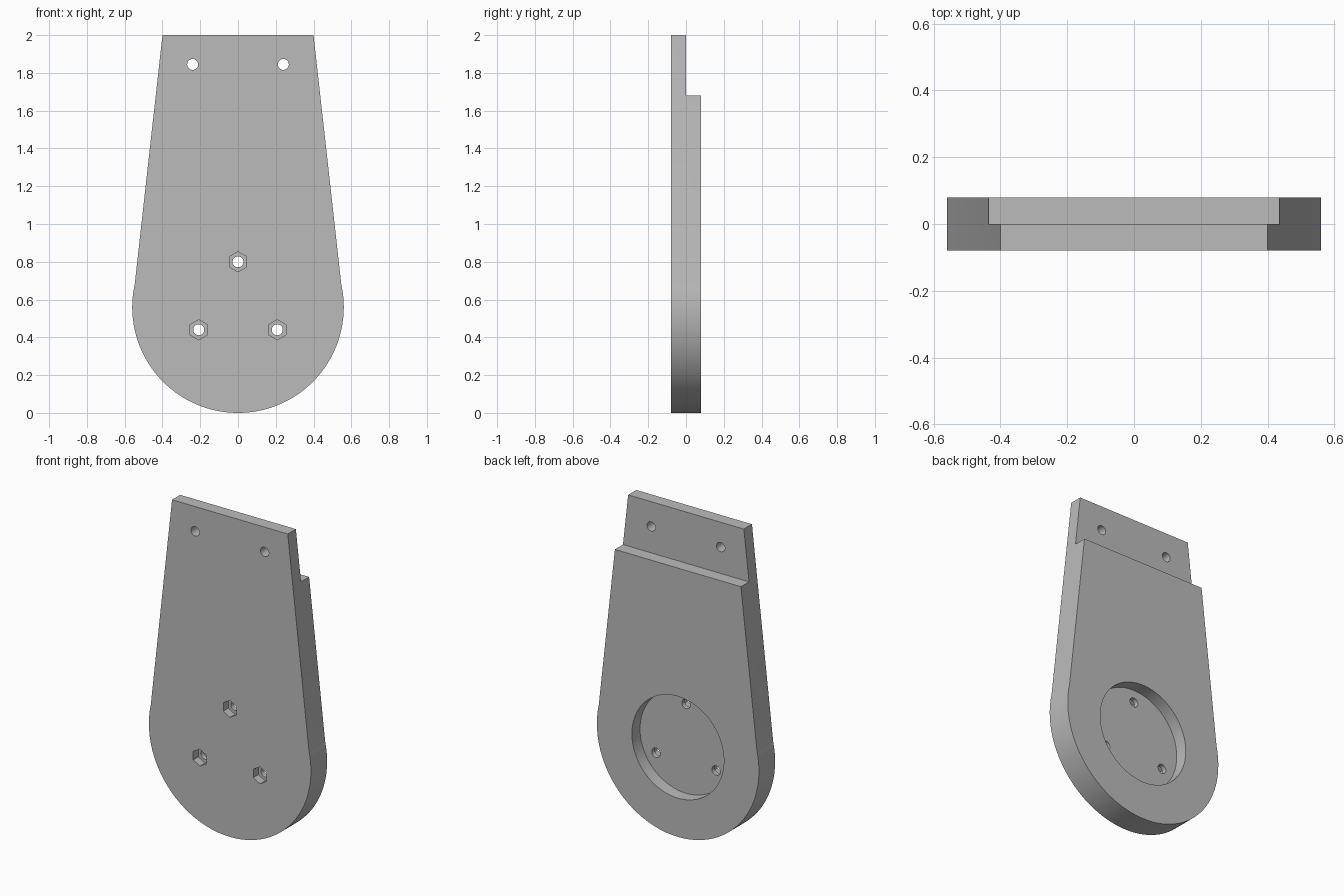
import bpy, bmesh, math
from mathutils import Matrix

cube = bpy.data.objects.get("Cube")
if cube:
    bpy.data.objects.remove(cube)

R = 0.56          # radius of the rounded end, also its centre height
HALF = 0.08       # half of the full thickness
TOP_HALF = 0.40   # half width of the top edge
CORNER = math.radians(12.5)  # where the straight sides meet the round end

gray = bpy.data.materials.new("plain_gray")
gray.use_nodes = True
COLOR = (0.50, 0.50, 0.50, 1)
gray.diffuse_color = COLOR
gray.node_tree.nodes["Principled BSDF"].inputs["Base Color"].default_value = COLOR


def prism(name, outline, y0, y1):
    """Extrude an (x, z) outline from y0 to y1."""
    bm = bmesh.new()
    face = bm.faces.new([bm.verts.new((x, y0, z)) for x, z in outline])
    ext = bmesh.ops.extrude_face_region(bm, geom=[face])
    moved = [v for v in ext["geom"] if isinstance(v, bmesh.types.BMVert)]
    bmesh.ops.translate(bm, verts=moved, vec=(0, y1 - y0, 0))
    bmesh.ops.recalc_face_normals(bm, faces=bm.faces)
    mesh = bpy.data.meshes.new(name)
    bm.to_mesh(mesh)
    bm.free()
    mesh.materials.append(gray)
    obj = bpy.data.objects.new(name, mesh)
    bpy.context.collection.objects.link(obj)
    return obj


def ring(x, z, r, sides):
    """Regular polygon outline with one corner pointing up."""
    steps = [math.pi / 2 + 2 * math.pi * i / sides for i in range(sides)]
    return [(x + r * math.cos(a), z + r * math.sin(a)) for a in steps]


# Teardrop plate: round lower end, straight tapering sides
n = 96
sweep = math.pi + 2 * CORNER
arc = [CORNER - sweep * i / n for i in range(n + 1)]
outline = [(-TOP_HALF, 2), (TOP_HALF, 2)]
outline += [(R * math.cos(a), R + R * math.sin(a)) for a in arc]
plate = prism("mounting_plate", outline, -HALF, HALF)

# Half-thickness step at the top of the back
cutters = [prism("step_cutter", [(-1, 1.68), (1, 1.68), (1, 2.2), (-1, 2.2)], 0, 0.3)]

# Round recess in the back
cutters.append(prism("recess_cutter", ring(0, R, 0.318, 96), 0, 0.3))

# Three bolt holes with hexagonal nut pockets on the front
for x, z in ring(0, R, 0.24, 3):
    cutters.append(prism("bolt_hole_cutter", ring(x, z, 0.029, 32), -0.3, 0.3))
    cutters.append(prism("nut_pocket_cutter", ring(x, z, 0.053, 6), -0.3, -HALF + 0.05))

# Two screw holes through the thin tab
for side in (-1, 1):
    cutters.append(prism("tab_hole_cutter", ring(side * 0.24, 1.845, 0.029, 32), -0.3, 0.3))

# Cut everything, bake the result and drop the cutters
for cutter in cutters:
    cutter.hide_render = True
    cut = plate.modifiers.new(cutter.name, 'BOOLEAN')
    cut.operation = 'DIFFERENCE'
    cut.solver = 'EXACT'
    cut.object = cutter
depsgraph = bpy.context.evaluated_depsgraph_get()
baked = bpy.data.meshes.new_from_object(plate.evaluated_get(depsgraph))
plate.modifiers.clear()
plate.data = baked
baked.name = "mounting_plate"
for cutter in cutters:
    bpy.data.objects.remove(cutter)

# Smooth the curved walls, keep the edges sharp
bpy.ops.object.select_all(action='DESELECT')
plate.select_set(True)
bpy.context.view_layer.objects.active = plate
bpy.ops.object.shade_smooth_by_angle(angle=math.radians(20))
